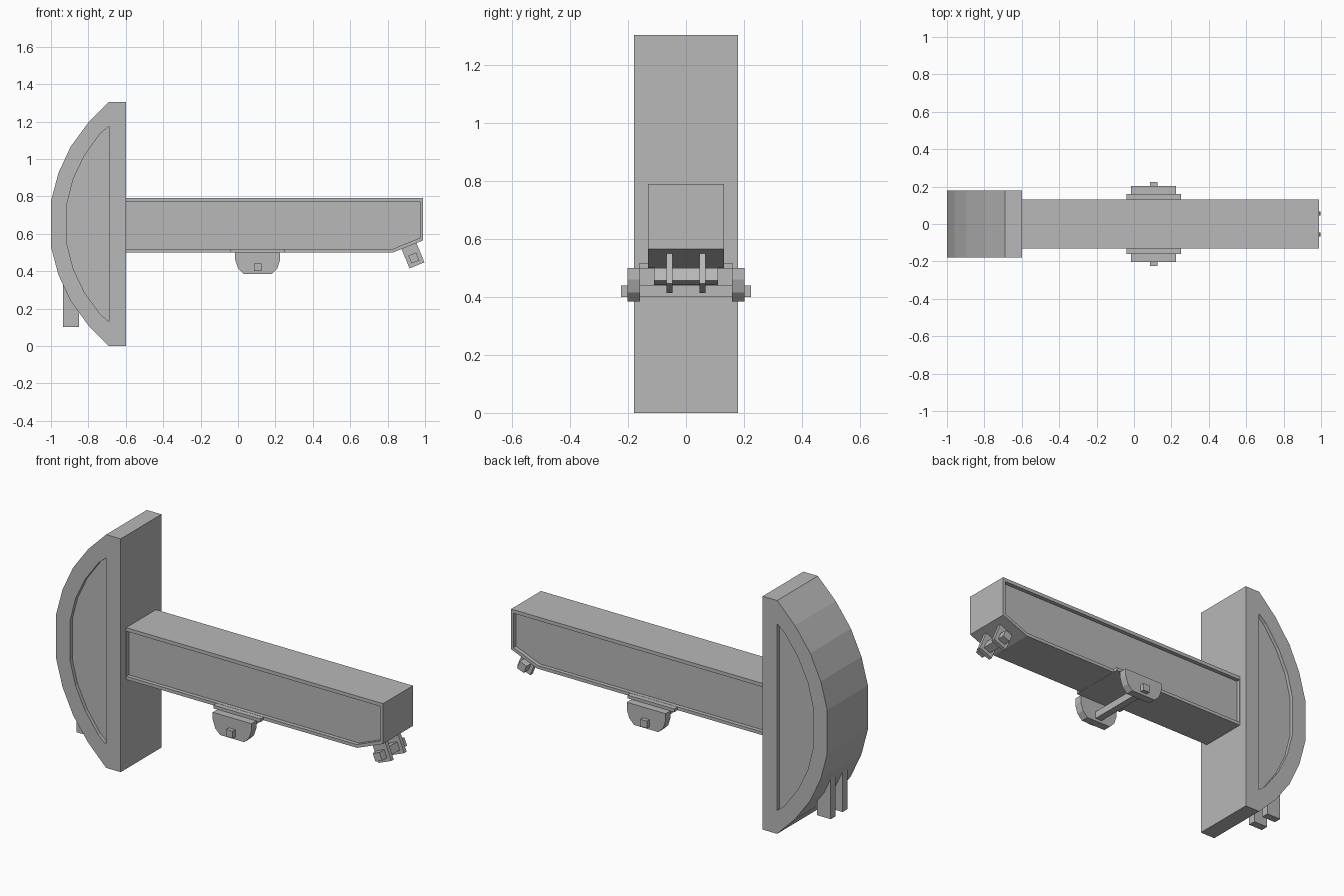
import bpy
import bmesh
import math
from mathutils import Vector, Matrix

cube = bpy.data.objects.get("Cube")
if cube:
    bpy.data.objects.remove(cube, do_unlink=True)

# Single painted-steel colour
steel = bpy.data.materials.new("plain_grey")
steel.use_nodes = True
grey = (0.48, 0.48, 0.48, 1.0)
steel.diffuse_color = grey
steel.node_tree.nodes["Principled BSDF"].inputs["Base Color"].default_value = grey


def prism(name, outline, y0, y1):
    """Extrude an (x, z) outline from y0 to y1."""
    bm = bmesh.new()
    face = bm.faces.new([bm.verts.new((x, y0, z)) for x, z in outline])
    ext = bmesh.ops.extrude_face_region(bm, geom=[face])
    moved = [v for v in ext["geom"] if isinstance(v, bmesh.types.BMVert)]
    bmesh.ops.translate(bm, vec=(0, y1 - y0, 0), verts=moved)
    bmesh.ops.recalc_face_normals(bm, faces=bm.faces)
    mesh = bpy.data.meshes.new(name)
    bm.to_mesh(mesh)
    bm.free()
    mesh.materials.append(steel)
    obj = bpy.data.objects.new(name, mesh)
    bpy.context.collection.objects.link(obj)
    return obj


def rect(x0, x1, z0, z1):
    return [(x0, z0), (x1, z0), (x1, z1), (x0, z1)]


def tilted_rect(centre, width, height, angle):
    rot = Matrix.Rotation(angle, 2)
    return [tuple(Vector(centre) + rot @ Vector(p))
            for p in rect(-width / 2, width / 2, -height / 2, height / 2)]


def recess(obj, outline, half_width, depth):
    """Sink a panel into both sides of an object."""
    cutters = []
    for side in (-1, 1):
        cutter = prism("panel_cutter", outline, side * (half_width - depth),
                       side * (half_width + 0.1))
        cutter.hide_render = True
        mod = obj.modifiers.new("panel", "BOOLEAN")
        mod.operation = "DIFFERENCE"
        mod.solver = "EXACT"
        mod.object = cutter
        cutters.append(cutter)
    graph = bpy.context.evaluated_depsgraph_get()
    mesh = bpy.data.meshes.new_from_object(obj.evaluated_get(graph))
    obj.modifiers.clear()
    obj.data = mesh
    for cutter in cutters:
        bpy.data.objects.remove(cutter, do_unlink=True)


def mirror_z(points, height):
    """Complete a lower half outline with its upper reflection."""
    return points + [(x, height - z) for x, z in reversed(points)]


# Curved head with sunken side panels
HEIGHT = 1.305
head = prism("curved_head", mirror_z(
    [(-0.6, 0), (-0.69, 0), (-0.8, 0.11), (-0.895, 0.24),
     (-0.96, 0.38), (-1, 0.53)], HEIGHT), -0.18, 0.18)
recess(head, mirror_z(
    [(-0.69, 0.13), (-0.737, 0.17), (-0.82, 0.285),
     (-0.88, 0.41), (-0.913, 0.54)], HEIGHT), 0.18, 0.02)

# Hanger bars under the head
for name, y in (("left", -0.07), ("right", 0.035)):
    prism("hanger_bar_" + name, rect(-0.935, -0.85, 0.1, 0.4), y - 0.021, y + 0.021)

# Walking beam with a chamfered tail and sunken webs
beam = prism("beam", [(-0.6, 0.5), (0.83, 0.5), (0.99, 0.565),
                      (0.99, 0.79), (-0.6, 0.79)], -0.132, 0.132)
recess(beam, [(-0.599, 0.518), (0.826, 0.518), (0.975, 0.578),
              (0.975, 0.77), (-0.599, 0.77)], 0.132, 0.022)

# Centre bearing: saddle plate, two cheeks and a square shaft
prism("saddle_plate", rect(-0.04, 0.25, 0.499, 0.517), -0.16, 0.16)
cheek = [(-0.015, 0.5), (-0.015, 0.46), (0, 0.415), (0.03, 0.385),
         (0.18, 0.385), (0.21, 0.415), (0.225, 0.46), (0.225, 0.5)]
for name, side in (("front", -1), ("back", 1)):
    prism("bearing_cheek_" + name, cheek, side * 0.158, side * 0.202)
prism("bearing_shaft", rect(0.085, 0.125, 0.4, 0.44), -0.225, 0.225)

# Tail bracket: two lugs and a square pin, square to the chamfer
tilt = math.atan2(0.065, 0.16)
for name, y in (("front", -0.057), ("back", 0.057)):
    prism("tail_lug_" + name, tilted_rect((0.935, 0.484), 0.086, 0.115, tilt),
          y - 0.011, y + 0.011)
prism("tail_pin", tilted_rect((0.94, 0.47), 0.045, 0.045, tilt), -0.11, 0.11)
